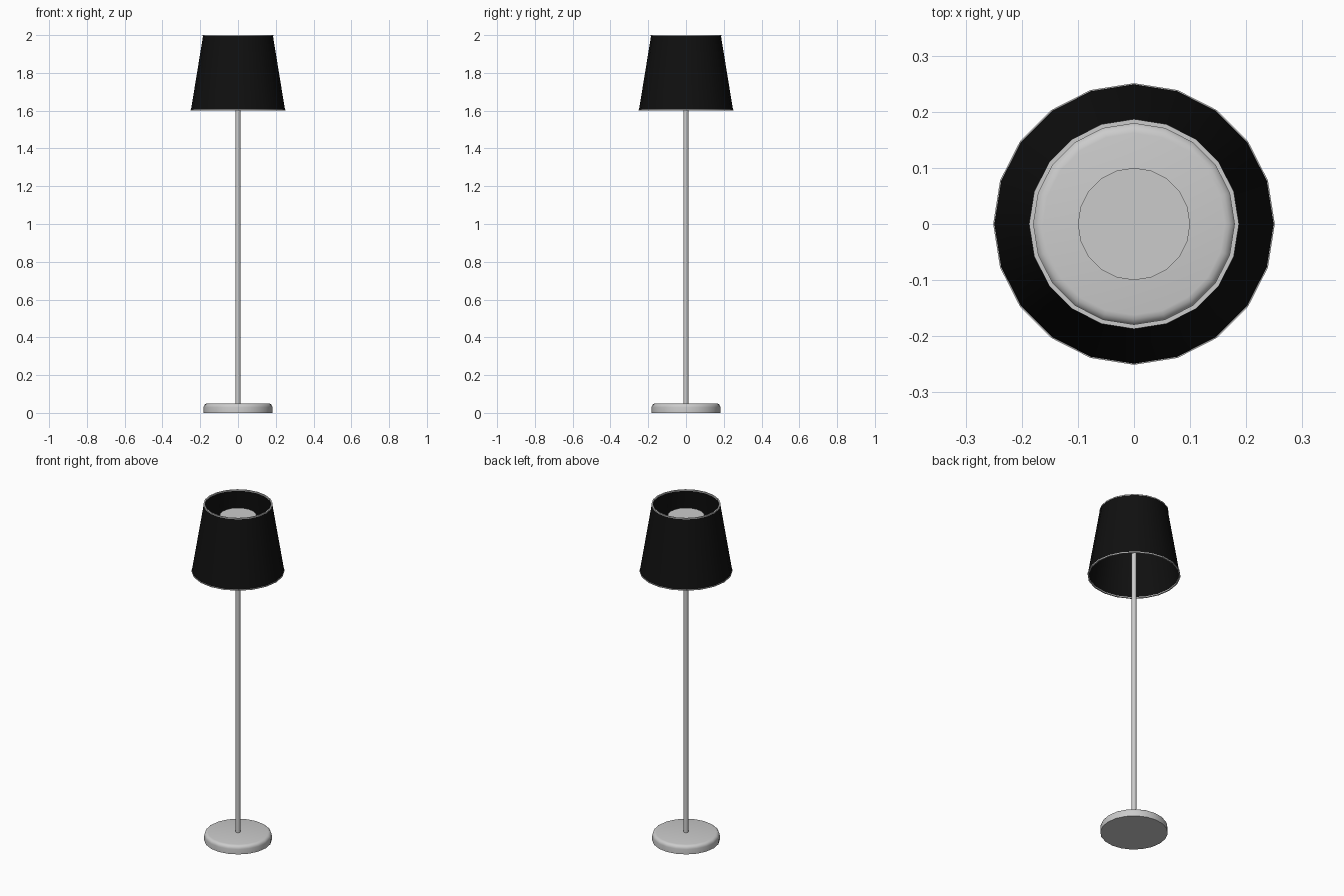
import bpy, math

if "Cube" in bpy.data.objects:
    bpy.data.objects.remove(bpy.data.objects["Cube"])

SIDES = 20

def lathe(name, profile, closed=False, sides=SIDES):
    """Spin a list of (radius, z) points around the z axis; radius 0 makes a pole."""
    verts, rings, faces = [], [], []
    for r, z in profile:
        n = 1 if r == 0 else sides
        rings.append([len(verts) + i % n for i in range(sides)])
        for i in range(n):
            a = 2 * math.pi * i / sides
            verts.append((r * math.cos(a), r * math.sin(a), z))
    pairs = list(zip(rings, rings[1:]))
    if closed:
        pairs.append((rings[-1], rings[0]))
    for a, b in pairs:
        for i in range(sides):
            j = (i + 1) % sides
            faces.append(list(dict.fromkeys((a[i], a[j], b[j], b[i]))))
    mesh = bpy.data.meshes.new(name)
    mesh.from_pydata(verts, [], faces)
    obj = bpy.data.objects.new(name, mesh)
    bpy.context.collection.objects.link(obj)
    bpy.ops.object.select_all(action='DESELECT')
    bpy.context.view_layer.objects.active = obj
    obj.select_set(True)
    bpy.ops.object.shade_smooth_by_angle(angle=math.radians(35))
    return obj

# Round base with a softened top edge
edge = [(0.162 + 0.02 * math.cos(t), 0.03 + 0.02 * math.sin(t))
        for t in (math.pi / 2 * k / 4 for k in range(5))]
lathe("base", [(0, 0), (0.182, 0)] + edge + [(0, 0.05)])

# Slim pole from the base up to the light
lathe("pole", [(0, 0), (0.013, 0), (0.013, 1.92), (0, 1.92)])

# Flat round light plate inside the shade
lathe("light_plate", [(0, 1.91), (0.1, 1.91), (0.1, 1.93), (0, 1.93)])

# Thin tapered shade, open at both ends
shade = lathe("shade", [(0.249, 1.604), (0.185, 1.996),
                        (0.181, 1.996), (0.245, 1.604)], closed=True)
black = bpy.data.materials.new("black_fabric")
black.diffuse_color = (0.005, 0.005, 0.005, 1)
black.use_nodes = True
black.node_tree.nodes["Principled BSDF"].inputs["Base Color"].default_value = black.diffuse_color
shade.data.materials.append(black)

# Grey trim rings on both shade edges
for name, r, z in (("top_trim", 0.183, 1.994), ("bottom_trim", 0.247, 1.6)):
    lathe(name, [(r - 0.004, z), (r + 0.004, z),
                 (r + 0.004, z + 0.006), (r - 0.004, z + 0.006)], closed=True)
